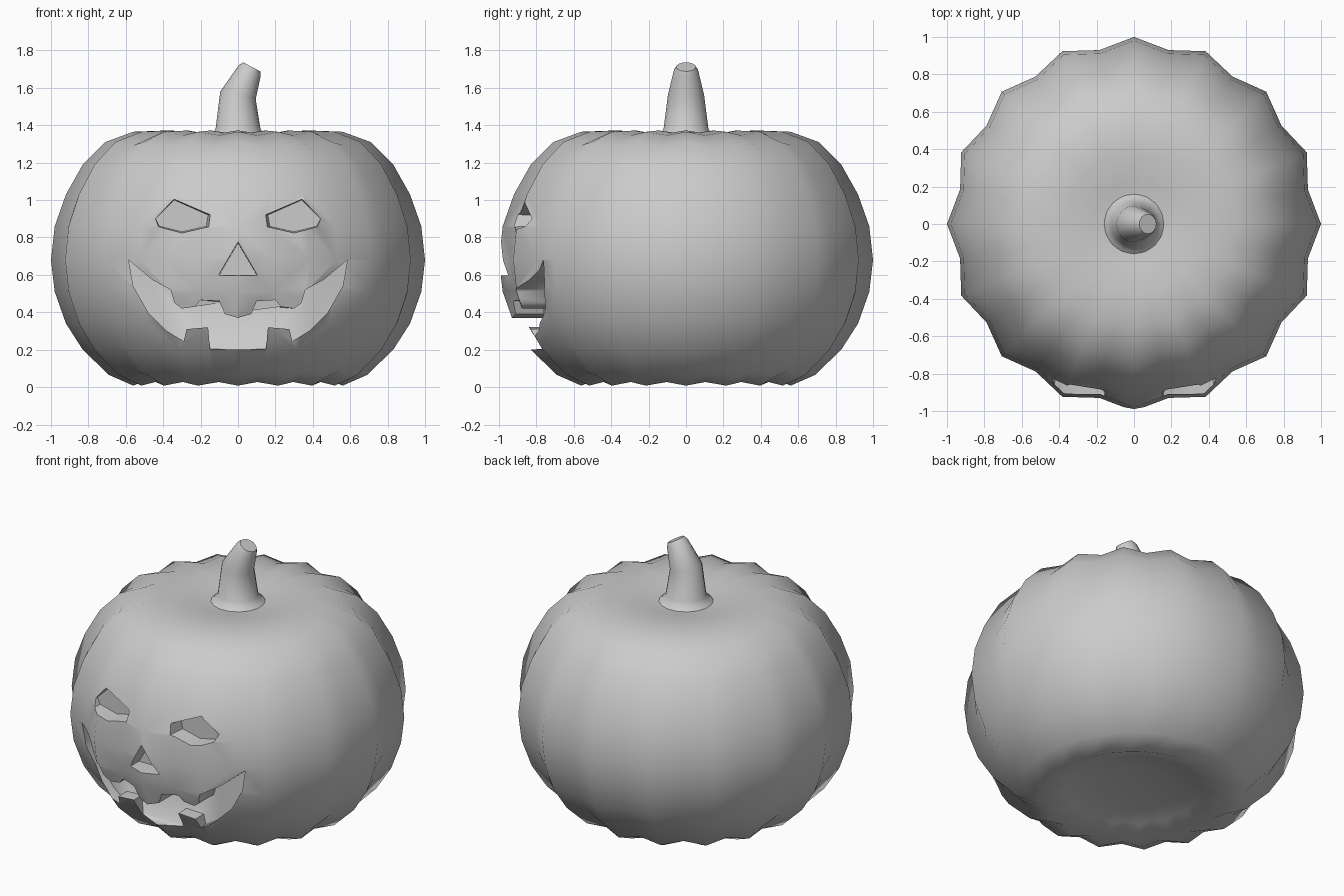
import bpy, bmesh, math
from mathutils import Vector

if "Cube" in bpy.data.objects:
    bpy.data.objects.remove(bpy.data.objects["Cube"])

LOBES = 16


def make_object(name, bm):
    bmesh.ops.recalc_face_normals(bm, faces=bm.faces)
    mesh = bpy.data.meshes.new(name)
    bm.to_mesh(mesh)
    bm.free()
    ob = bpy.data.objects.new(name, mesh)
    bpy.context.collection.objects.link(ob)
    return ob


def skin(bm, rings, start=None, end=None):
    """Bridge equal rings of points, closing the ends with a pole or a cap."""
    loops = [[bm.verts.new(p) for p in ring] for ring in rings]
    n = len(loops[0])
    for a, b in zip(loops, loops[1:]):
        for i in range(n):
            bm.faces.new((a[i], a[(i + 1) % n], b[(i + 1) % n], b[i]))
    for loop, pole in ((loops[0], start), (loops[-1], end)):
        if pole is None:
            bm.faces.new(loop)
        else:
            p = bm.verts.new(pole)
            for i in range(n):
                bm.faces.new((loop[i], loop[(i + 1) % n], p))


def smooth(ob, degrees):
    bpy.ops.object.select_all(action='DESELECT')
    ob.select_set(True)
    bpy.context.view_layer.objects.active = ob
    bpy.ops.object.shade_smooth_by_angle(angle=math.radians(degrees))


# Ribbed body: a lathe profile with every second segment pulled in
profile = [(0.20, 0.10), (0.40, 0.07), (0.56, 0.008), (0.69, 0.065), (0.83, 0.20),
           (0.92, 0.34), (0.98, 0.51), (1.0, 0.68), (0.98, 0.86), (0.92, 1.03),
           (0.83, 1.19), (0.71, 1.31), (0.56, 1.365), (0.38, 1.372), (0.22, 1.345),
           (0.12, 1.33)]
rings = []
for r, z in profile:
    fade = min(1, max(0, (r - 0.15) / 0.4))
    ring = []
    for i in range(2 * LOBES):
        a = math.pi * i / LOBES
        k = fade * (i % 2)
        rr = r * (1 - 0.052 * k)
        ring.append((rr * math.cos(a), rr * math.sin(a), 0.69 + (z - 0.69) * (1 - 0.028 * k)))
    rings.append(ring)
bm = bmesh.new()
skin(bm, rings, (0, 0, 0.105), (0, 0, 1.33))
body = make_object("pumpkin_body", bm)


def carve(name, outline, floor, flare=1.0):
    """Cut an (x, z) outline into the front down to the depth floor(x)."""
    cx = sum(p[0] for p in outline) / len(outline)
    cz = sum(p[1] for p in outline) / len(outline)
    back = [(x, floor(x), z) for x, z in outline]
    front = [(cx + (x - cx) * flare, -1.15, cz + (z - cz) * flare) for x, z in outline]
    bm = bmesh.new()
    skin(bm, [back, front])
    bmesh.ops.triangulate(bm, faces=bm.faces)
    cutter = make_object(name, bm)
    cutter.hide_render = True
    mod = body.modifiers.new(name, 'BOOLEAN')
    mod.operation = 'DIFFERENCE'
    mod.solver = 'EXACT'
    mod.object = cutter
    bpy.context.view_layer.objects.active = body
    bpy.ops.object.modifier_apply(modifier=name)
    bpy.data.objects.remove(cutter)


def mirrored(half):
    return half + [(-x, z) for x, z in reversed(half) if x > 0]


# Eyes
eye = [(0.44, 0.90), (0.34, 1.0), (0.16, 0.92), (0.17, 0.86), (0.30, 0.83), (0.42, 0.86)]
for side, label in ((1, "right_eye_cut"), (-1, "left_eye_cut")):
    carve(label, [(side * x, z) for x, z in eye], lambda x: -0.81, 1.3)

# Nose
carve("nose_cut", mirrored([(0, 0.77), (0.10, 0.60)]), lambda x: -0.87, 1.12)

# Grinning mouth: three upper teeth, two lower teeth
mouth = [(0, 0.37), (0.07, 0.39), (0.10, 0.46), (0.20, 0.465), (0.23, 0.43), (0.30, 0.42),
         (0.34, 0.45), (0.36, 0.52), (0.46, 0.575), (0.585, 0.68), (0.56, 0.54),
         (0.48, 0.40), (0.38, 0.30), (0.29, 0.245), (0.275, 0.31), (0.16, 0.32),
         (0.15, 0.205), (0, 0.2)]
carve("mouth_cut", mirrored(mouth), lambda x: -0.76 + 0.22 * x * x)
smooth(body, 48)

# Bent, tapering stem with a flared foot: x, z, radius, tilt
path = [(0, 1.31, 0.20, 0), (0, 1.345, 0.145, 0), (0, 1.38, 0.12, 0), (0, 1.56, 0.097, 12),
        (0.062, 1.69, 0.066, 28), (0.074, 1.712, 0.052, 28)]
rings = []
for x, z, r, tilt in path:
    t = math.radians(tilt)
    across = Vector((math.cos(t), 0, -math.sin(t)))
    rings.append([Vector((x, 0, z)) + across * r * math.cos(math.tau * i / 16)
                  + Vector((0, r * math.sin(math.tau * i / 16), 0)) for i in range(16)])
bm = bmesh.new()
skin(bm, rings)
stem = make_object("stem", bm)
smooth(stem, 48)
